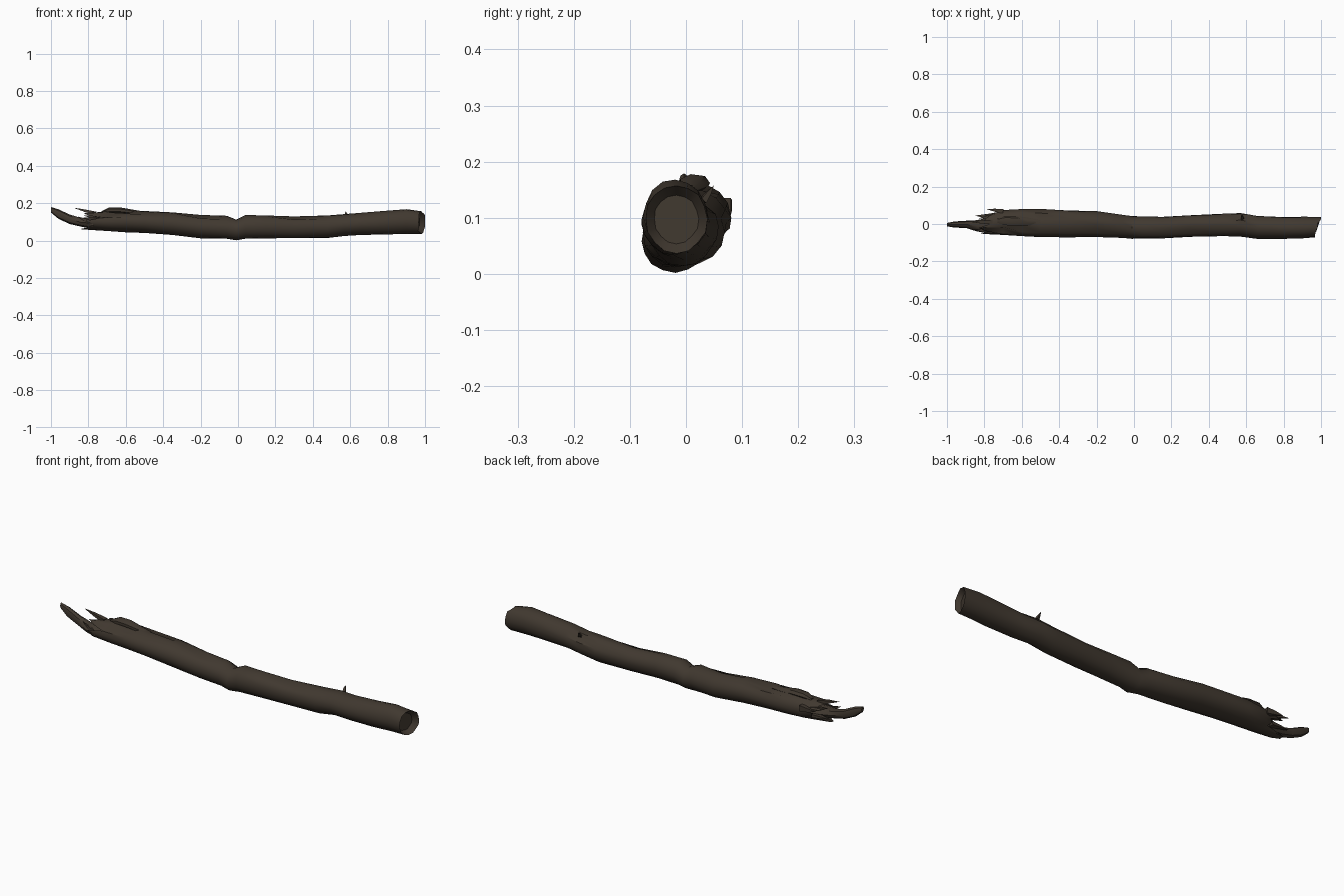
import bpy, bmesh, math, random
from mathutils import Vector

cube = bpy.data.objects.get("Cube")
if cube:
    bpy.data.objects.remove(cube)
random.seed(4)


def material(name, rgb):
    m = bpy.data.materials.new(name)
    m.use_nodes = True
    m.diffuse_color = (*rgb, 1)
    m.node_tree.nodes["Principled BSDF"].inputs["Base Color"].default_value = (*rgb, 1)
    m.node_tree.nodes["Principled BSDF"].inputs["Roughness"].default_value = 0.9
    return m


BARK = material("dark bark", (0.052, 0.040, 0.029))
DARK = material("shaded bark", (0.026, 0.020, 0.015))


def finish(name, bm, angle=40):
    bmesh.ops.recalc_face_normals(bm, faces=bm.faces)
    mesh = bpy.data.meshes.new(name)
    bm.to_mesh(mesh)
    bm.free()
    obj = bpy.data.objects.new(name, mesh)
    bpy.context.collection.objects.link(obj)
    mesh.materials.append(BARK)
    mesh.materials.append(DARK)
    bpy.ops.object.select_all(action="DESELECT")
    obj.select_set(True)
    bpy.context.view_layer.objects.active = obj
    bpy.ops.object.shade_smooth_by_angle(angle=math.radians(angle))
    return obj


def loft(bm, sections, sides, rough=0.0):
    """Skin oval sections given as x, y min, y max, z min, z max."""
    rings = []
    for x, y0, y1, z0, z1 in sections:
        ring = []
        for i in range(sides):
            a = math.tau * i / sides
            r = 1 - rough * random.random()
            ring.append(bm.verts.new((x, (y0 + y1) / 2 + (y1 - y0) / 2 * math.cos(a) * r,
                                      (z0 + z1) / 2 + (z1 - z0) / 2 * math.sin(a) * r)))
        if rings:
            bridge(bm, rings[-1], ring)
        rings.append(ring)
    return rings


def bridge(bm, a, b, mat=0):
    n = len(a)
    for i in range(n):
        f = bm.faces.new((a[i], a[(i + 1) % n], b[(i + 1) % n], b[i]))
        f.material_index = mat


def hollow(bm, ring, depth, scale, mat):
    """Fold an end ring inwards to make a broken, sunken end."""
    c = sum((v.co for v in ring), Vector()) / len(ring)
    inner = [bm.verts.new(c + (v.co - c) * scale + Vector((depth, 0, 0))) for v in ring]
    bridge(bm, ring, inner, mat)
    bm.faces.new(inner).material_index = mat


# Main log, with a bark crease near the middle
SIDES = 16
log_sections = [
    (-0.78, -0.055, 0.055, 0.060, 0.150),
    (-0.70, -0.062, 0.078, 0.050, 0.158),
    (-0.60, -0.067, 0.084, 0.044, 0.165),
    (-0.50, -0.072, 0.081, 0.040, 0.160),
    (-0.35, -0.072, 0.076, 0.027, 0.154),
    (-0.20, -0.071, 0.069, 0.011, 0.139),
    (-0.06, -0.075, 0.049, 0.008, 0.134),
    (-0.01, -0.080, 0.043, 0.001, 0.115),
    (0.04, -0.080, 0.041, 0.007, 0.138),
    (0.15, -0.080, 0.040, 0.010, 0.138),
    (0.30, -0.072, 0.050, 0.011, 0.132),
    (0.48, -0.068, 0.056, 0.012, 0.138),
    (0.57, -0.068, 0.060, 0.025, 0.144),
    (0.66, -0.080, 0.045, 0.029, 0.150),
    (0.80, -0.080, 0.040, 0.031, 0.162),
    (0.90, -0.078, 0.040, 0.034, 0.170),
    (0.96, -0.074, 0.040, 0.036, 0.160),
]
bm = bmesh.new()
rings = loft(bm, log_sections, SIDES, 0.06)
# Jagged left rim and slanted right rim
for i, v in enumerate(rings[0]):
    v.co.x += random.uniform(-0.06, 0.05)
for v in rings[-1]:
    v.co.x += 0.022 + 0.32 * (v.co.y + 0.017) + random.uniform(-0.008, 0.004)
    v.co.x = min(v.co.x, 1.0)
# Knot hollows pushed into the bark
for x, i, d in ((-0.60, 5, 0.022), (-0.50, 3, 0.02), (-0.70, 6, 0.02),
                (0.30, 5, 0.015), (0.57, 2, 0.015), (-0.20, 5, 0.012)):
    ring = min(rings, key=lambda r: abs(r[0].co.x - x))
    c = sum((v.co for v in ring), Vector()) / SIDES
    ring[i].co += (c - ring[i].co).normalized() * d
hollow(bm, rings[0], 0.07, 0.6, 1)
hollow(bm, rings[-1], -0.025, 0.72, 0)
finish("log", bm)

# Broken tongue of wood curving up from the left end
bm = bmesh.new()
tongue = loft(bm, [
    (-1.00, -0.013, 0.006, 0.150, 0.180),
    (-0.96, -0.020, 0.014, 0.115, 0.170),
    (-0.90, -0.022, 0.018, 0.088, 0.140),
    (-0.84, -0.042, 0.022, 0.074, 0.122),
    (-0.78, -0.054, 0.035, 0.062, 0.125),
    (-0.70, -0.050, 0.045, 0.060, 0.120)], 8, 0.08)
bm.faces.new(tongue[0])
bm.faces.new(tongue[-1])
finish("broken_tongue", bm)


def splinter(name, base, tip, width, thick):
    """Flat pointed sliver from base to tip."""
    base, tip = Vector(base), Vector(tip)
    d = (tip - base).normalized()
    side = d.cross(Vector((0, 0, 1))).normalized()
    up = side.cross(d)
    bm = bmesh.new()
    root = [bm.verts.new(base + side * s * width + up * u * thick)
            for s, u in ((-1, -1), (1, -1), (1, 1), (-1, 1))]
    mid = [bm.verts.new(base.lerp(tip, 0.5) + (v.co - base) * 0.65) for v in root]
    end = bm.verts.new(tip)
    bm.faces.new(root)
    bridge(bm, root, mid)
    for i in range(4):
        bm.faces.new((mid[i], mid[(i + 1) % 4], end))
    finish(name, bm, 25)


# Splinters around the broken end and one small twig stub
for k, (base, tip, w, t) in enumerate((
        ((-0.76, 0.010, 0.145), (-0.88, 0.012, 0.176), 0.012, 0.010),
        ((-0.70, 0.068, 0.120), (-0.79, 0.080, 0.125), 0.012, 0.015),
        ((-0.74, 0.045, 0.120), (-0.83, 0.030, 0.135), 0.012, 0.010),
        ((-0.77, -0.040, 0.090), (-0.86, -0.030, 0.130), 0.010, 0.012),
        ((-0.75, 0.040, 0.085), (-0.85, 0.045, 0.090), 0.015, 0.008))):
    splinter("splinter_%d" % (k + 1), base, tip, w, t)
splinter("twig_stub", (0.58, 0.030, 0.130), (0.575, 0.050, 0.158), 0.008, 0.006)

# Raised flap of bark above the broken end
bm = bmesh.new()
flap = loft(bm, [
    (-0.73, 0.005, 0.030, 0.145, 0.158),
    (-0.69, -0.010, 0.045, 0.145, 0.178),
    (-0.63, -0.015, 0.045, 0.145, 0.179),
    (-0.57, -0.010, 0.035, 0.140, 0.168),
    (-0.50, -0.005, 0.020, 0.140, 0.156)], 7, 0.08)
bm.faces.new(flap[0])
bm.faces.new(flap[-1])
finish("bark_flap", bm)
